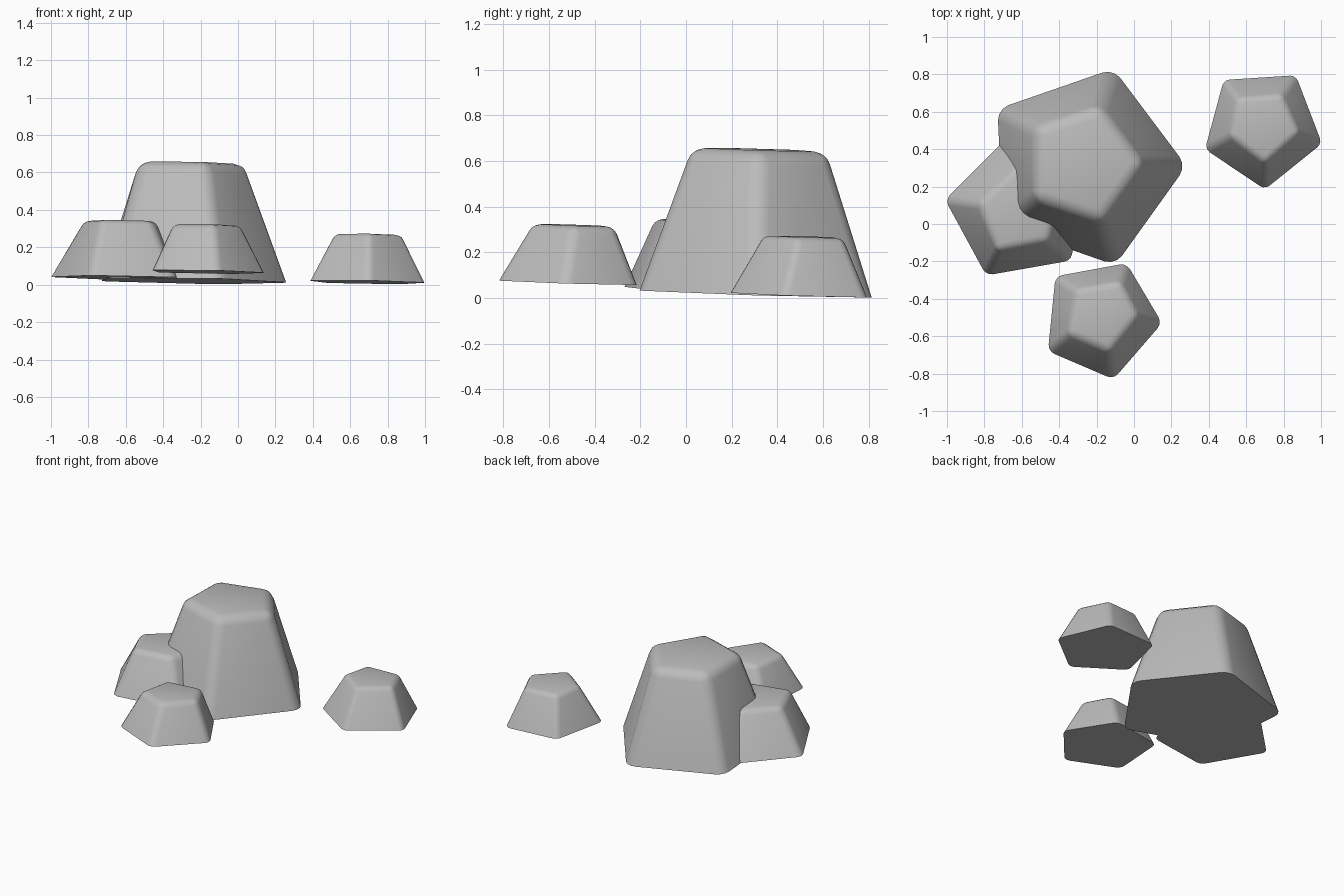
import bpy, bmesh

if "Cube" in bpy.data.objects:
    bpy.data.objects.remove(bpy.data.objects["Cube"])

stone = bpy.data.materials.new("stone_gray")
stone.diffuse_color = (0.5, 0.5, 0.5, 1)
stone.use_nodes = True
stone.node_tree.nodes["Principled BSDF"].inputs["Base Color"].default_value = stone.diffuse_color


def slope(x, y, c):
    # all rocks sit on, and are capped by, the same gently tilted plane
    return c - 0.03 * y - 0.016 * x


def rock(name, base, top, c_base, c_top, bevel):
    bm = bmesh.new()
    low = [bm.verts.new((x, y, slope(x, y, c_base))) for x, y in base]
    high = [bm.verts.new((x, y, slope(x, y, c_top))) for x, y in top]
    bm.faces.new(low[::-1])
    bm.faces.new(high)
    n = len(low)
    for i in range(n):
        j = (i + 1) % n
        bm.faces.new((low[i], low[j], high[j], high[i]))
    bmesh.ops.recalc_face_normals(bm, faces=bm.faces[:])
    # round the corners and the cap, keep the underside crisp
    soft = [e for e in bm.edges if any(v in high for v in e.verts)]
    bmesh.ops.bevel(bm, geom=soft, offset=bevel, offset_type='OFFSET',
                    segments=3, profile=0.5, affect='EDGES', clamp_overlap=True)
    me = bpy.data.meshes.new(name)
    bm.to_mesh(me)
    bm.free()
    me.materials.append(stone)
    ob = bpy.data.objects.new(name, me)
    bpy.context.collection.objects.link(ob)
    bpy.ops.object.select_all(action='DESELECT')
    ob.select_set(True)
    bpy.context.view_layer.objects.active = ob
    bpy.ops.object.shade_smooth_by_angle(angle=0.7)


# Corners run counter-clockwise
rock("large_rock",
     [(0.28, 0.31), (-0.11, 0.83), (-0.73, 0.615), (-0.70, -0.01), (-0.10, -0.22)],
     [(0.05, 0.32), (-0.18, 0.63), (-0.53, 0.52), (-0.53, 0.13), (-0.17, 0.01)],
     0.025, 0.656, 0.06)

rock("left_rock",
     [(-1.01, 0.13), (-0.79, -0.275), (-0.335, -0.195), (-0.28, 0.27), (-0.67, 0.47)],
     [(-0.83, 0.11), (-0.73, -0.14), (-0.46, -0.09), (-0.40, 0.16), (-0.63, 0.30)],
     0.029, 0.332, 0.035)

rock("front_rock",
     [(0.15, -0.53), (-0.04, -0.21), (-0.42, -0.28), (-0.46, -0.68), (-0.11, -0.83)],
     [(0.02, -0.49), (-0.07, -0.31), (-0.31, -0.35), (-0.35, -0.59), (-0.13, -0.68)],
     0.05, 0.302, 0.035)

rock("right_rock",
     [(1.005, 0.43), (0.865, 0.795), (0.48, 0.77), (0.38, 0.40), (0.70, 0.185)],
     [(0.88, 0.49), (0.79, 0.69), (0.55, 0.67), (0.515, 0.47), (0.70, 0.33)],
     0.04, 0.295, 0.03)
